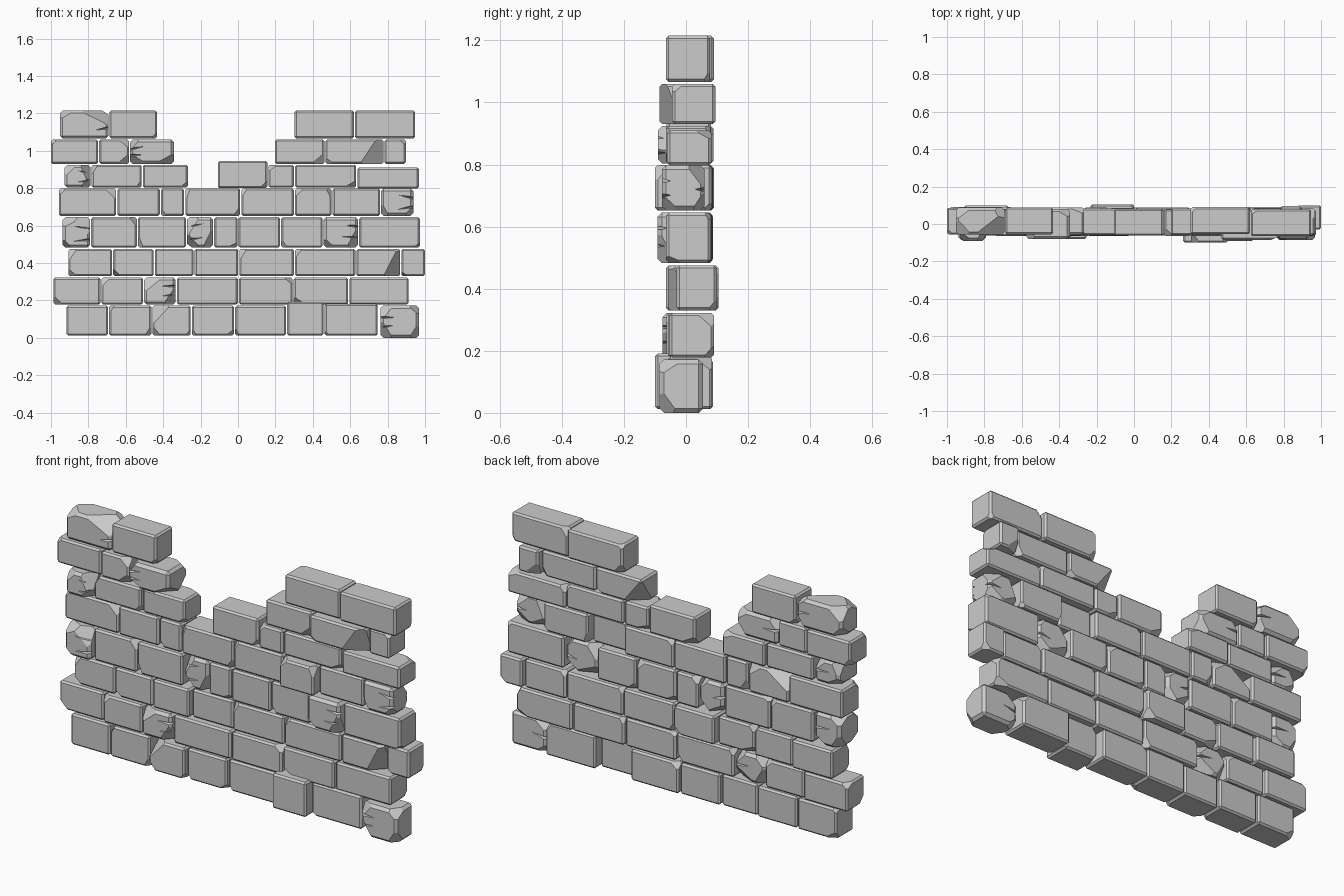
import bpy, bmesh, random
from mathutils import Vector, Matrix

if "Cube" in bpy.data.objects:
    bpy.data.objects.remove(bpy.data.objects["Cube"])

random.seed(7)
GAP = 0.003

# courses: bottom z, top z, runs of joint positions along x
COURSES = [
    (0.012, 0.172, [[-0.92, -0.692, -0.46, -0.25, -0.018, 0.26, 0.46, 0.75], [0.76, 0.97]]),
    (0.178, 0.322, [[-0.99, -0.733, -0.505, -0.33, 0.002, 0.295, 0.592, 0.915]]),
    (0.33, 0.475, [[-0.91, -0.67, -0.448, -0.235, 0.004, 0.302, 0.63, 0.87, 1.0]]),
    (0.483, 0.645, [[-0.94, -0.788, -0.538, -0.275, -0.13, 0.0, 0.228, 0.455, 0.645, 0.975]]),
    (0.652, 0.798, [[-0.96, -0.648, -0.415, -0.285, 0.015, 0.302, 0.503, 0.762, 0.94]]),
    (0.803, 0.925, [[-0.93, -0.785, -0.512, -0.265], [-0.11, 0.16, 0.302, 0.635, 0.97]]),
    (0.93, 1.06, [[-1.0, -0.745, -0.58, -0.34], [0.195, 0.465, 0.78, 0.90]]),
    (1.066, 1.215, [[-0.955, -0.69, -0.43], [0.30, 0.622, 0.95]]),
]

# blocks pushed out of the wall plane: (course, left x) -> front y, back y
PUSHED = {
    (0, 0.26): (-0.10, 0.045), (0, 0.76): (-0.085, 0.055), (0, -0.46): (-0.08, 0.07),
    (1, -0.505): (-0.075, 0.075), (2, -0.91): (-0.05, 0.10), (2, -0.235): (-0.045, 0.105),
    (2, 0.87): (-0.03, 0.10), (3, 0.455): (-0.092, 0.07), (3, -0.94): (-0.085, 0.08),
    (4, 0.302): (-0.10, 0.05), (4, 0.762): (-0.078, 0.06), (5, -0.93): (-0.09, 0.075),
    (6, -0.58): (-0.08, 0.08), (6, 0.78): (-0.045, 0.095), (6, 0.465): (-0.085, 0.075),
}
# different tops or bottoms
HEIGHTS = {(0, 0.26): (0.012, 0.192), (0, 0.46): (0.012, 0.182), (0, 0.76): (0.0, 0.172),
           (5, -0.11): (0.80, 0.945), (5, 0.635): (0.797, 0.91)}
# cracked blocks and the side (x) that is cracked
CRACKED = {(0, 0.76): -1, (1, -0.505): 1, (3, -0.94): 1, (3, -0.275): -1, (3, 0.455): 1,
           (4, 0.762): 1, (5, -0.93): 1, (6, -0.58): -1, (7, -0.955): 1}
# blocks with one large broken corner (x, y, z signs)
BROKEN = {(0, -0.46): (-1, -1, 1), (2, 0.63): (1, -1, -1), (6, 0.465): (1, -1, -1),
          (7, -0.955): (1, -1, 1), (4, -0.648): (-1, 1, 1), (6, 0.195): (-1, 1, -1)}


def make_object(name, bm):
    mesh = bpy.data.meshes.new(name)
    bm.normal_update()
    bm.to_mesh(mesh)
    bm.free()
    ob = bpy.data.objects.new(name, mesh)
    bpy.context.collection.objects.link(ob)
    return ob


def chip(bm, lo, hi, signs, size):
    """Slice a flat chip off one corner."""
    corner = Vector([hi[i] if signs[i] > 0 else lo[i] for i in range(3)])
    n = Vector([s * random.uniform(0.35, 1.0) for s in signs]).normalized()
    geom = bm.verts[:] + bm.edges[:] + bm.faces[:]
    cut = bmesh.ops.bisect_plane(bm, geom=geom, plane_co=corner - n * size,
                                 plane_no=n, clear_outer=True)
    rim = [e for e in cut['geom_cut'] if isinstance(e, bmesh.types.BMEdge)]
    if rim:
        bmesh.ops.edgeloop_fill(bm, edges=rim)
        bmesh.ops.recalc_face_normals(bm, faces=bm.faces[:])


def crack_cutter(name, lo, hi, side):
    """Tapered wedges entering the block from one end."""
    bm = bmesh.new()
    x = hi.x if side > 0 else lo.x
    for t, y in ((0.3, lo.y), (0.68, lo.y), (0.5, hi.y)):
        z = lo.z + (hi.z - lo.z) * (t + random.uniform(-0.06, 0.06))
        turn = Matrix.Rotation(-side * 1.5708, 4, 'Y')
        tilt = Matrix.Rotation(random.uniform(-0.25, 0.25), 4, 'Y')
        m = Matrix.Translation((x - side * 0.02, y, z)) @ tilt @ Matrix.Diagonal((1, 4, 1, 1)) @ turn
        bmesh.ops.create_cone(bm, cap_ends=True, segments=4, radius1=0.011, radius2=0.0,
                              depth=random.uniform(0.09, 0.14), matrix=m)
    ob = make_object(name, bm)
    ob.hide_render = True
    ob.hide_viewport = True
    return ob


def block(name, key, lo, hi):
    bm = bmesh.new()
    size, mid = hi - lo, (hi + lo) / 2
    bmesh.ops.create_cube(bm, size=1, matrix=Matrix.Translation(mid) @ Matrix.Diagonal((*size, 1)))
    cracked = key in CRACKED
    bmesh.ops.bevel(bm, geom=bm.edges[:], offset=0.014 if cracked else 0.009,
                    segments=1, affect='EDGES', profile=0.5)
    corners = [(a, b, c) for a in (-1, 1) for b in (-1, 1) for c in (-1, 1)]
    for s in random.sample(corners, 6 if cracked else 2):
        chip(bm, lo, hi, s, random.uniform(0.03, 0.046) if cracked else random.uniform(0.016, 0.03))
    if key in BROKEN:
        chip(bm, lo, hi, BROKEN[key], 0.06)
    ob = make_object(name, bm)
    if cracked:
        mod = ob.modifiers.new("cracks", 'BOOLEAN')
        mod.operation = 'DIFFERENCE'
        mod.solver = 'EXACT'
        mod.object = crack_cutter(name + "_crack_cutter", lo, hi, CRACKED[key])


# lay the wall course by course
for row, (z0, z1, runs) in enumerate(COURSES):
    count = 0
    for run in runs:
        for left, right in zip(run, run[1:]):
            key = (row, left)
            count += 1
            shift = random.uniform(-0.005, 0.008)
            front, back = PUSHED.get(key, (-0.06 + shift, 0.083 + shift))
            bottom, top = HEIGHTS.get(key, (z0, z1))
            block(f"stone_block_course_{row + 1}_{count}", key,
                  Vector((left + (GAP if left > -1 else 0), front, bottom)),
                  Vector((right - (GAP if right < 1 else 0), back, top)))
